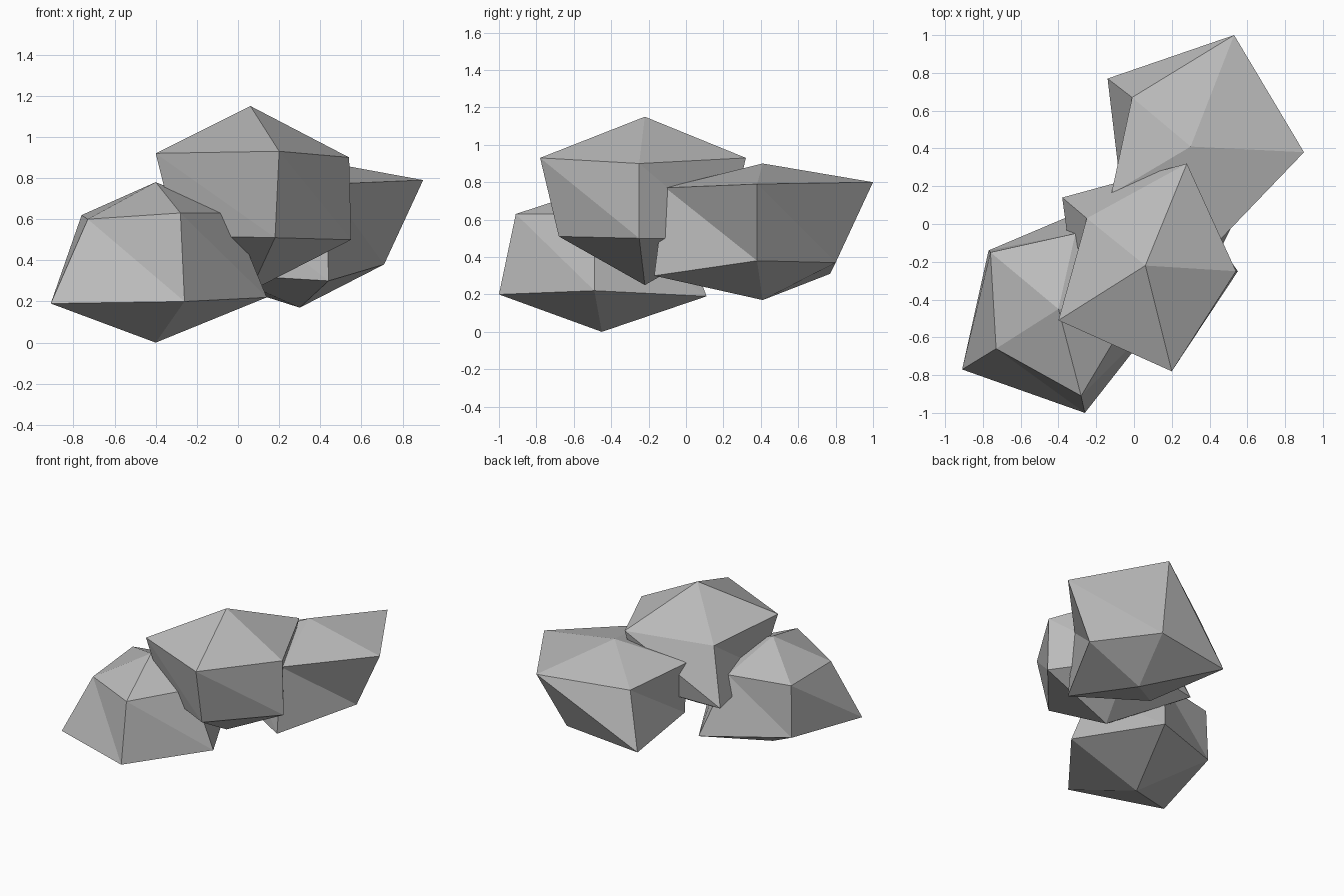
import bpy
import bmesh

cube = bpy.data.objects.get("Cube")
if cube:
    bpy.data.objects.remove(cube, do_unlink=True)

# Stone colour
stone = bpy.data.materials.new("stone_grey")
stone.use_nodes = True
grey = (0.5, 0.5, 0.5, 1)
stone.diffuse_color = grey
shader = next(n for n in stone.node_tree.nodes if n.type == 'BSDF_PRINCIPLED')
shader.inputs["Base Color"].default_value = grey
shader.inputs["Roughness"].default_value = 0.9


def build_rock(name, centre, top_height, bottom_height, upper_ring, lower_ring):
    """Faceted boulder: a peak, two counter-clockwise rings and a lower point."""
    bm = bmesh.new()
    x, y = centre
    peak = bm.verts.new((x, y, top_height))
    base = bm.verts.new((x, y, bottom_height))
    upper = [bm.verts.new(p) for p in upper_ring]
    lower = [bm.verts.new(p) for p in lower_ring]
    count = len(upper)
    for i in range(count):
        j = (i + 1) % count
        bm.faces.new((peak, upper[i], upper[j]))
        bm.faces.new((upper[i], lower[i], lower[j]))
        bm.faces.new((upper[i], lower[j], upper[j]))
        bm.faces.new((base, lower[j], lower[i]))
    bmesh.ops.recalc_face_normals(bm, faces=bm.faces[:])
    mesh = bpy.data.meshes.new(name)
    bm.to_mesh(mesh)
    bm.free()
    mesh.materials.append(stone)
    rock = bpy.data.objects.new(name, mesh)
    bpy.context.collection.objects.link(rock)
    return rock


# Low boulder at the front
build_rock(
    "front_rock", centre=(-.4, -.45), top_height=.78, bottom_height=0,
    upper_ring=[(-.73, -.66, .6), (-.28, -.91, .63), (-.03, -.49, .63),
                (-.31, -.05, .62), (-.76, -.15, .62)],
    lower_ring=[(-.91, -.77, .19), (-.26, -1, .2), (.14, -.49, .22),
                (-.18, .11, .19), (-.77, -.14, .24)])

# Tallest boulder, resting between the other two
build_rock(
    "middle_rock", centre=(.06, -.22), top_height=1.15, bottom_height=.25,
    upper_ring=[(-.4, -.51, .92), (.2, -.78, .93), (.54, -.25, .9),
                (.28, .32, .93), (-.25, .03, .85)],
    lower_ring=[(-.3, -.45, .52), (.18, -.68, .51), (.55, -.25, .5),
                (.22, .22, .5), (-.38, .14, .46)])

# Wide boulder at the back
build_rock(
    "back_rock", centre=(.3, .41), top_height=.9, bottom_height=.17,
    upper_ring=[(.43, -.11, .77), (.9, .38, .79), (.53, 1, .8),
                (-.01, .67, .7), (-.12, .16, .74)],
    lower_ring=[(.44, -.17, .3), (.71, .38, .38), (.42, .8, .37),
                (-.14, .77, .31), (-.06, .1, .33)])
